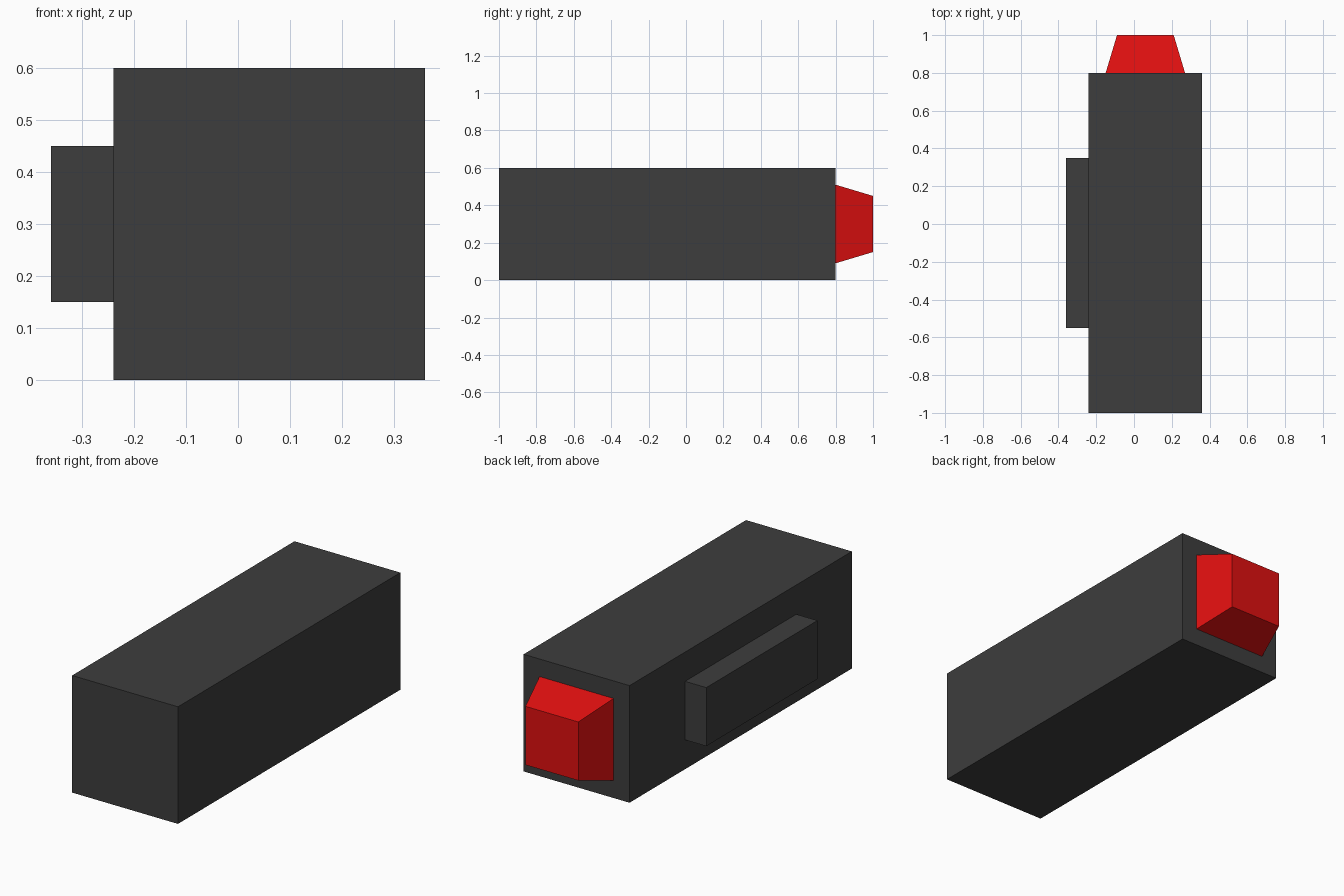
import bpy
import bmesh

if "Cube" in bpy.data.objects:
    bpy.data.objects.remove(bpy.data.objects["Cube"])


def material(name, rgb):
    mat = bpy.data.materials.new(name)
    mat.diffuse_color = (*rgb, 1.0)
    mat.use_nodes = True
    mat.node_tree.nodes["Principled BSDF"].inputs["Base Color"].default_value = mat.diffuse_color
    return mat


def block(name, lo, hi, mat, back_inset=0.0):
    """Box between two corners; back_inset narrows its +y end in x and z."""
    size = [b - a for a, b in zip(lo, hi)]
    mid = [(a + b) / 2 for a, b in zip(lo, hi)]
    bm = bmesh.new()
    bmesh.ops.create_cube(bm, size=1.0)
    for v in bm.verts:
        inset = back_inset if v.co.y > 0 else 0.0
        v.co.x *= size[0] - 2 * inset
        v.co.y *= size[1]
        v.co.z *= size[2] - 2 * inset
    mesh = bpy.data.meshes.new(name)
    bm.to_mesh(mesh)
    bm.free()
    mesh.materials.append(mat)
    obj = bpy.data.objects.new(name, mesh)
    obj.location = mid
    bpy.context.collection.objects.link(obj)
    return obj


dark_grey = material("dark grey", (0.047, 0.047, 0.047))
red = material("red", (0.74, 0.005, 0.005))

# Long main body
block("body", (-0.24, -1.0, 0.0), (0.36, 0.8, 0.6), dark_grey)

# Bar along the left side
block("side_bar", (-0.36, -0.55, 0.15), (-0.24, 0.35, 0.45), dark_grey)

# Tapered red cap on the back end
block("rear_cap", (-0.15, 0.8, 0.09), (0.27, 1.0, 0.51), red, back_inset=0.06)
